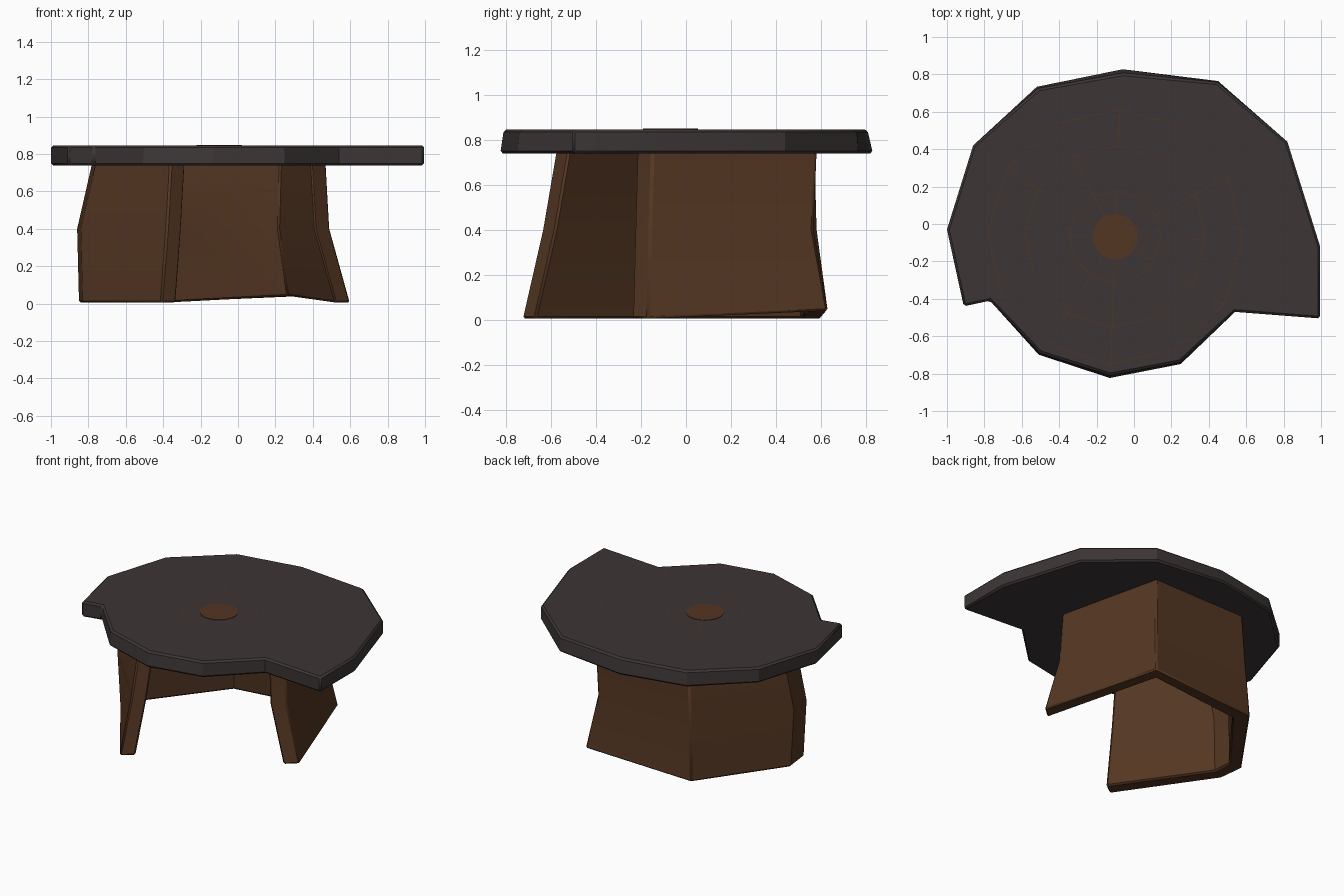
import bpy, bmesh, math, random
from mathutils import Vector

if "Cube" in bpy.data.objects:
    bpy.data.objects.remove(bpy.data.objects["Cube"])

random.seed(4)


def material(name, rgb):
    m = bpy.data.materials.new(name)
    m.diffuse_color = (*rgb, 1)
    m.use_nodes = True
    m.node_tree.nodes["Principled BSDF"].inputs["Base Color"].default_value = m.diffuse_color
    return m


STONE = material("dark grey slab", (0.045, 0.035, 0.035))
WOOD = material("brown wood", (0.088, 0.037, 0.016))


def finish(name, bm, mat, bevel=0.0):
    bmesh.ops.recalc_face_normals(bm, faces=bm.faces[:])
    me = bpy.data.meshes.new(name)
    bm.to_mesh(me)
    bm.free()
    me.materials.append(mat)
    ob = bpy.data.objects.new(name, me)
    bpy.context.collection.objects.link(ob)
    if bevel:
        b = ob.modifiers.new("soft edges", 'BEVEL')
        b.width = bevel
        b.segments = 1
        b.limit_method = 'ANGLE'
        b.angle_limit = math.radians(50)
    bpy.ops.object.select_all(action='DESELECT')
    ob.select_set(True)
    bpy.context.view_layer.objects.active = ob
    bpy.ops.object.shade_smooth_by_angle(angle=math.radians(28))
    return ob


# Table top: irregular slab, with the back and front edges chamfered
outline = [(-0.06, 0.83), (0.45, 0.765), (0.82, 0.44), (0.995, -0.12), (0.995, -0.505),
           (0.54, -0.47), (0.25, -0.75), (-0.13, -0.825), (-0.51, -0.70), (-0.77, -0.41),
           (-0.91, -0.44), (-1.0, -0.03), (-0.86, 0.42), (-0.52, 0.735)]
slope = {0: 0.97, 13: 0.985, 1: 0.99, 6: 0.985, 7: 0.98, 8: 0.985}
bm = bmesh.new()
low = [bm.verts.new((x, y, 0.738)) for x, y in outline]
top = [bm.verts.new((x * slope.get(i, 1), y * slope.get(i, 1), 0.846))
       for i, (x, y) in enumerate(outline)]
bm.faces.new(low)
bm.faces.new(top)
n = len(outline)
for i in range(n):
    bm.faces.new((low[i], low[(i + 1) % n], top[(i + 1) % n], top[i]))
finish("table_top", bm, STONE, 0.012)

# Curved wooden base: each row is a corner at bottom, middle and top, then the wall thickness
rows = [((0.60, -0.17), (0.49, -0.16), (0.47, -0.15), (-0.08, -0.07)),
        ((0.34, 0.63), (0.29, 0.565), (0.30, 0.58), (-0.07, -0.09)),
        ((-0.46, 0.60), (-0.44, 0.58), (-0.42, 0.57), (0.07, -0.09)),
        ((-0.85, 0.05), (-0.86, 0.03), (-0.78, 0.03), (0.10, 0.00)),
        ((-0.83, -0.12), (-0.84, -0.14), (-0.76, -0.14), (0.09, 0.04)),
        ((-0.41, -0.73), (-0.38, -0.64), (-0.36, -0.58), (0.08, 0.06))]
heights = (0.0, 0.40, 0.75)
bm = bmesh.new()
grid = []
for i, (*pts, off) in enumerate(rows):
    off = Vector(off)
    outer = [Vector(p) for p in pts]
    inner = [p + off for p in outer]
    zs = [0.04 if i == 1 else 0.005, heights[1], heights[2]]
    loop = [(*outer[k], zs[k]) for k in range(3)] + [(*inner[k], zs[k]) for k in (2, 1, 0)]
    grid.append([bm.verts.new(c) for c in loop])
for a, b in zip(grid, grid[1:]):
    for k in range(6):
        bm.faces.new((a[k], a[(k + 1) % 6], b[(k + 1) % 6], b[k]))
for end in (grid[0], grid[-1]):
    bm.faces.new((end[0], end[1], end[4], end[5]))
    bm.faces.new((end[1], end[2], end[3], end[4]))
finish("base_wall", bm, WOOD, 0.01)

# Wooden heart showing in the middle of the top
CX, CY = -0.10, -0.068
bm = bmesh.new()
res = bmesh.ops.create_cone(bm, cap_ends=True, segments=20, radius1=0.122, radius2=0.122, depth=0.008)
bmesh.ops.translate(bm, verts=res["verts"], vec=(CX, CY, 0.845))
finish("wood_heart", bm, WOOD)


# Thin cracks between the ring stones
def at(r, deg):
    a = math.radians(deg)
    return Vector((CX + r * math.cos(a), CY + r * math.sin(a), 0))


def crack(bm, p, q, w=0.002):
    side = (q - p).normalized().cross(Vector((0, 0, 1))) * w
    bm.faces.new([bm.verts.new((v.x, v.y, 0.8475)) for v in (p + side, q + side, q - side, p - side)])


bm = bmesh.new()
rings = (0.245, 0.485, 0.682)
for r, skip in zip(rings, (0.1, 0.12, 0.15)):
    for k in range(12):
        if random.random() > skip:
            crack(bm, at(r, k * 30 - 2), at(r, k * 30 + 28))
for (r0, r1), odds in zip(((0.125, 0.245), (0.245, 0.485), (0.485, 0.682)), (0.8, 0.5, 0.45)):
    for k in range(12):
        if random.random() < odds:
            start = r0 + (r1 - r0) * random.choice((0, 0, 0.6))
            crack(bm, at(start, k * 30 - 2), at(r1, k * 30 - 2))
for f in bm.faces:
    f.normal_update()
    if f.normal.z < 0:
        f.normal_flip()
me = bpy.data.meshes.new("stone_cracks")
bm.to_mesh(me)
bm.free()
me.materials.append(WOOD)
bpy.context.collection.objects.link(bpy.data.objects.new("stone_cracks", me))
